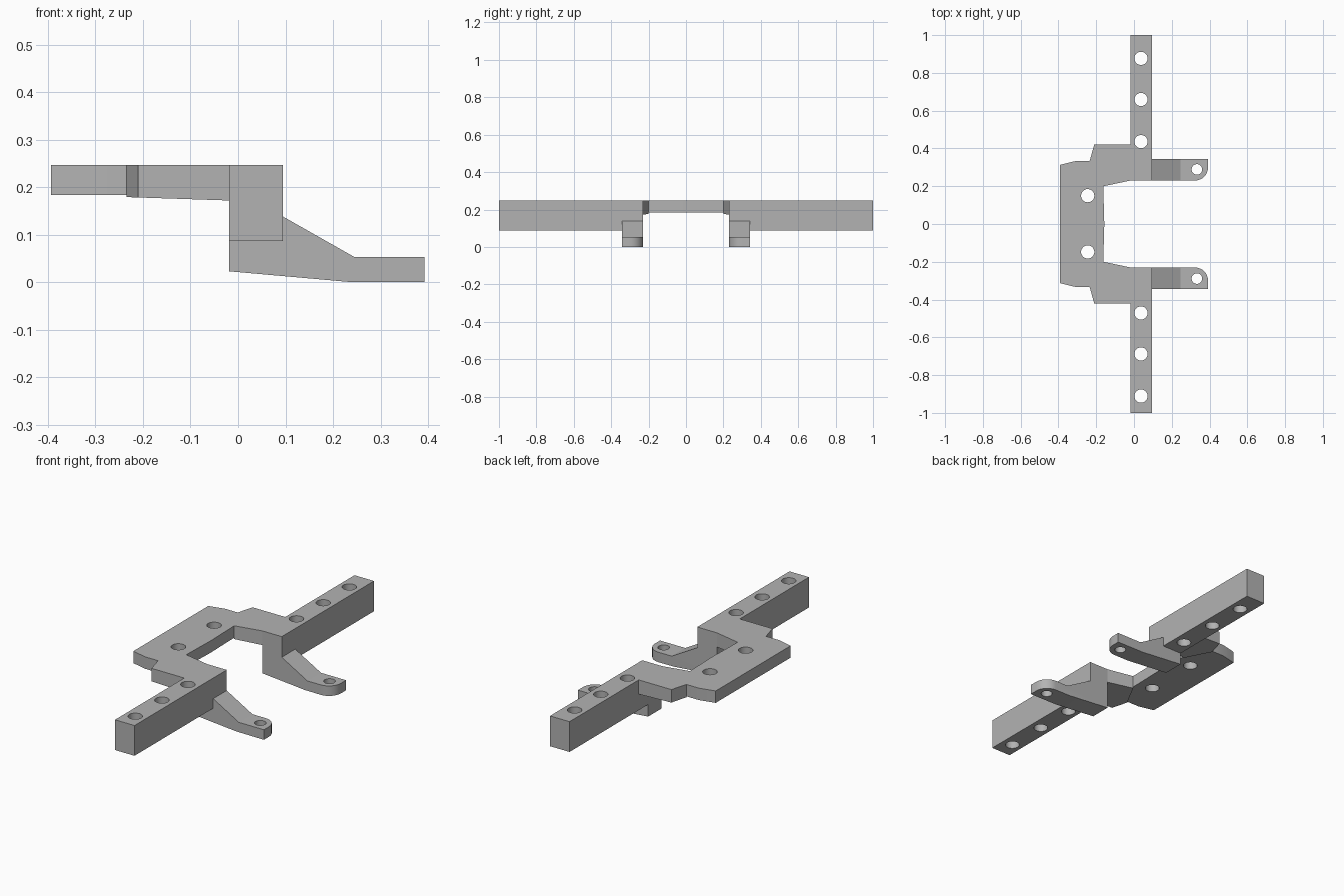
import bpy, bmesh, math
from mathutils import Matrix, Vector

if "Cube" in bpy.data.objects:
    bpy.data.objects.remove(bpy.data.objects["Cube"], do_unlink=True)

grey = bpy.data.materials.new("plain grey")
grey.use_nodes = True
colour = (0.45, 0.45, 0.45, 1)
grey.diffuse_color = colour
grey.node_tree.nodes["Principled BSDF"].inputs["Base Color"].default_value = colour

TOP, INNER = 0.247, 0.23   # top surface height, half gap between the arms
BEAM_X = (-0.019, 0.095)
BEAM_BASE = 0.087


def add_object(name, bm):
    bmesh.ops.recalc_face_normals(bm, faces=bm.faces)
    mesh = bpy.data.meshes.new(name)
    bm.to_mesh(mesh)
    bm.free()
    obj = bpy.data.objects.new(name, mesh)
    bpy.context.collection.objects.link(obj)
    return obj


def prism(points, offset):
    """Closed solid from a flat outline pushed along an offset."""
    bm = bmesh.new()
    face = bm.faces.new([bm.verts.new(p) for p in points])
    out = bmesh.ops.extrude_face_region(bm, geom=[face], use_keep_orig=True)
    moved = [v for v in out["geom"] if isinstance(v, bmesh.types.BMVert)]
    bmesh.ops.translate(bm, verts=moved, vec=Vector(offset))
    return bm


def finish(obj, holes=(), radius=0.035):
    """Drill vertical holes, then set colour and shading."""
    obj.data.materials.append(grey)
    bpy.ops.object.select_all(action="DESELECT")
    obj.select_set(True)
    bpy.context.view_layer.objects.active = obj
    if holes:
        bm = bmesh.new()
        for x, y in holes:
            bmesh.ops.create_cone(bm, cap_ends=True, segments=32, radius1=radius,
                                  radius2=radius, depth=1,
                                  matrix=Matrix.Translation((x, y, 0.1)))
        cutter = add_object("hole_cutter", bm)
        cutter.hide_render = True
        mod = obj.modifiers.new("holes", "BOOLEAN")
        mod.operation = "DIFFERENCE"
        mod.solver = "EXACT"
        mod.object = cutter
        bpy.ops.object.modifier_apply(modifier=mod.name)
        bpy.data.objects.remove(cutter, do_unlink=True)
    bpy.ops.object.shade_smooth_by_angle(angle=math.radians(25))


# Centre plate with a slightly bowed inner edge
half = [(-0.157, 0), (-0.16, 0.1), (-0.162, 0.2), (-0.235, 0.333),
        (-0.31, 0.333), (-0.393, 0.313)]
outline = half + [(x, -y) for x, y in reversed(half[1:])]
plate = add_object("centre_plate",
                   prism([(x, y, 0.184) for x, y in outline], (0, 0, TOP - 0.184)))
finish(plate, [(-0.245, 0.15), (-0.245, -0.148)])

# Parts on each side
hole_rows = {1: (0.877, 0.659, 0.436), -1: (0.911, 0.688, 0.471)}
for side, label in ((1, "back"), (-1, "front")):
    # Bracket joining plate and beam, thickening towards the beam
    outline = [(-0.235, 0.333), (-0.21, 0.422), (BEAM_X[0], 0.422),
               (BEAM_X[0], INNER), (-0.162, 0.2)]
    bm = prism([(x, side * y, TOP) for x, y in outline], (0, 0, -0.07))
    for v in bm.verts:
        if v.co.z < TOP - 0.01:
            v.co.z = 0.172 - 0.033 * (v.co.x - BEAM_X[0])
    finish(add_object(label + "_bracket", bm))

    # Long drilled beam
    corners = [(BEAM_X[0], INNER), (BEAM_X[1], INNER), (BEAM_X[1], 1), (BEAM_X[0], 1)]
    bm = prism([(x, side * y, BEAM_BASE) for x, y in corners], (0, 0, TOP - BEAM_BASE))
    finish(add_object(label + "_beam", bm),
           [(0.037, side * y) for y in hole_rows[side]])

    # Stepped arm with a rounded inner tip
    profile = [(BEAM_X[0], 0.023), (0.23, 0.001), (0.392, 0), (0.392, 0.053),
               (0.245, 0.053), (BEAM_X[1], 0.138), (BEAM_X[1], BEAM_BASE),
               (BEAM_X[0], BEAM_BASE)]
    bm = prism([(x, side * INNER, z) for x, z in profile], (0, side * 0.113, 0))
    tip = [e for e in bm.edges
           if all(v.co.x > 0.39 and abs(v.co.y) < INNER + 0.01 for v in e.verts)]
    bmesh.ops.bevel(bm, geom=tip, offset=0.07, segments=8, profile=0.5,
                    affect="EDGES")
    finish(add_object(label + "_arm", bm), [(0.333, side * 0.289)], 0.028)
